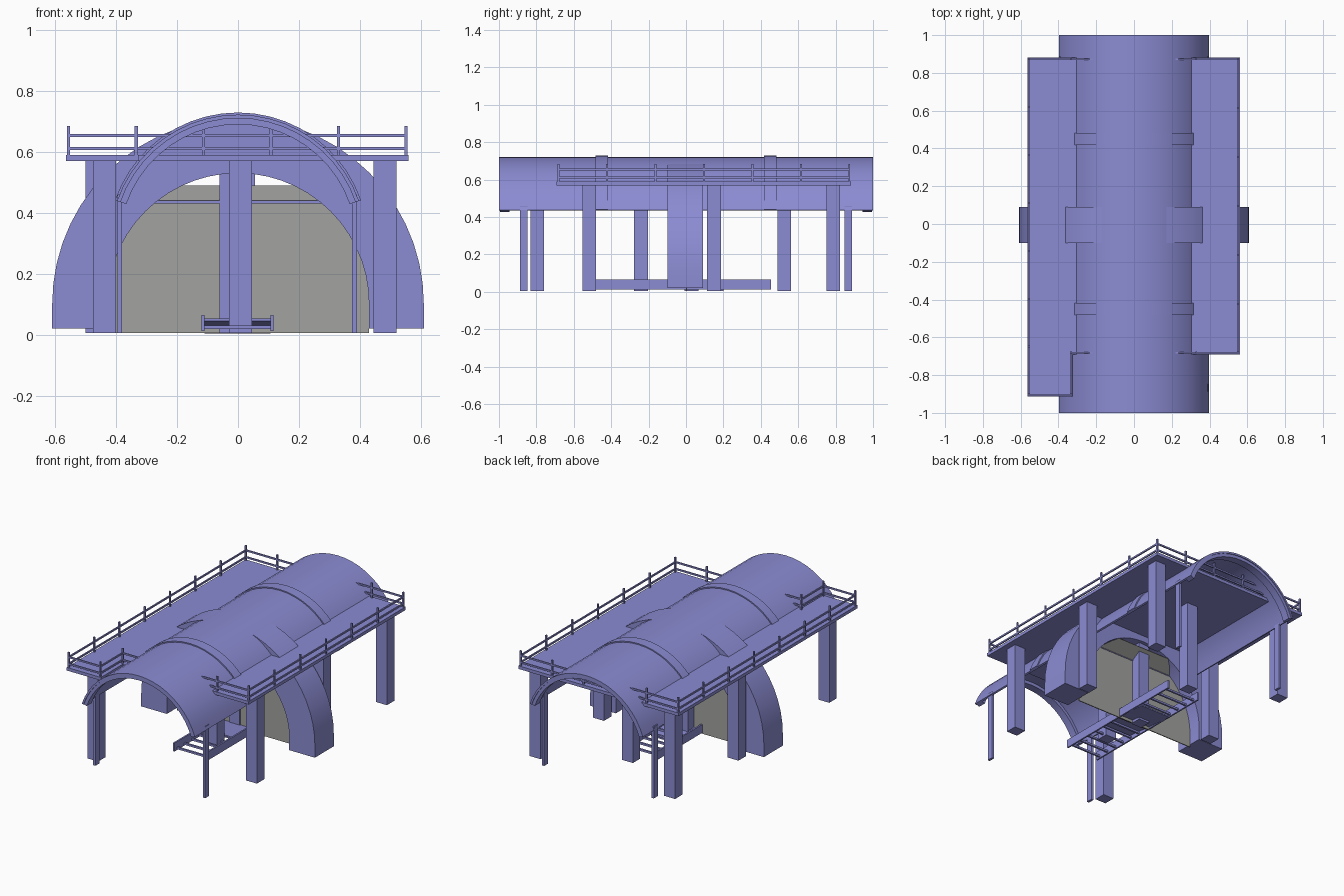
import bpy, bmesh, math
from mathutils import Vector

cube = bpy.data.objects.get("Cube")
if cube:
    bpy.data.objects.remove(cube, do_unlink=True)


def make_material(name, rgb):
    m = bpy.data.materials.new(name)
    m.use_nodes = True
    m.diffuse_color = (*rgb, 1)
    m.node_tree.nodes["Principled BSDF"].inputs["Base Color"].default_value = (*rgb, 1)
    return m


BLUE = make_material("periwinkle blue", (0.26, 0.26, 0.65))
GREY = make_material("panel grey", (0.36, 0.36, 0.35))


def finish(name, bm, mat=BLUE, smooth=False):
    bmesh.ops.recalc_face_normals(bm, faces=bm.faces)
    me = bpy.data.meshes.new(name)
    bm.to_mesh(me)
    bm.free()
    me.materials.append(mat)
    ob = bpy.data.objects.new(name, me)
    bpy.context.collection.objects.link(ob)
    if smooth:
        bpy.ops.object.select_all(action='DESELECT')
        ob.select_set(True)
        bpy.context.view_layer.objects.active = ob
        bpy.ops.object.shade_smooth_by_angle(angle=math.radians(30))
    return ob


def add_box(bm, x0, x1, y0, y1, z0, z1):
    verts = bmesh.ops.create_cube(bm, size=1)["verts"]
    for v in verts:
        v.co = Vector(((x0 + x1) / 2 + v.co.x * (x1 - x0),
                       (y0 + y1) / 2 + v.co.y * (y1 - y0),
                       (z0 + z1) / 2 + v.co.z * (z1 - z0)))


def box(name, *dims, mat=BLUE):
    bm = bmesh.new()
    add_box(bm, *dims)
    return finish(name, bm, mat)


def prism(name, pts, y0, y1, mat=BLUE, smooth=False):
    """Extrude an (x, z) outline along y."""
    bm = bmesh.new()
    face = bm.faces.new([bm.verts.new((x, y0, z)) for x, z in pts])
    ext = bmesh.ops.extrude_face_region(bm, geom=[face])["geom"]
    for v in ext:
        if isinstance(v, bmesh.types.BMVert):
            v.co.y = y1
    return finish(name, bm, mat, smooth)


def arc(r, cz, start, n):
    angles = [math.radians(start + (180 - 2 * start) * i / n) for i in range(n + 1)]
    return [(r * math.cos(a), cz + r * math.sin(a)) for a in angles]


def arch(name, r_in, r_out, cz, start, y0, y1, n=20, foot=None):
    outer, inner = arc(r_out, cz, start, n), arc(r_in, cz, start, n)
    if foot is not None:
        outer = [(r_out, foot)] + outer + [(-r_out, foot)]
        inner = [(r_in, foot)] + inner + [(-r_in, foot)]
    return prism(name, outer + inner[::-1], y0, y1, smooth=True)


# Barrel roof with raised bands and end rims
ROOF_Z, ROOF_R, SPRING = 0.302, 0.42, 19
arch("barrel_roof", ROOF_R - 0.012, ROOF_R, ROOF_Z, SPRING, -1, 1)
for side, label in ((-1, "front"), (1, "back")):
    arch(f"{label}_roof_band", ROOF_R - 0.004, ROOF_R + 0.007, ROOF_Z, SPRING,
         side * 0.45 - 0.033, side * 0.45 + 0.033)
    arch(f"{label}_end_rim", ROOF_R - 0.032, ROOF_R - 0.008, ROOF_Z, SPRING,
         side * 0.97 - 0.025, side * 0.97 + 0.025)
    # Slim posts under the roof edges
    for x, s in ((-0.388, "right"), (0.383, "left")):
        box(f"{label}_{s}_slim_post", x - 0.008, x + 0.008,
            side * 0.868 - 0.02, side * 0.868 + 0.02, 0.005, 0.46)

# Great central arch
arch("great_arch", 0.43, 0.61, 0.1, 0, -0.1, 0.09, n=28, foot=0.02)

# Folded grey wall inside the arch, with a rail along the fold
bm = bmesh.new()
rows = [[bm.verts.new((x, y, z)) for x in (-0.43, 0.43)]
        for y, z in ((0, 0.005), (0, 0.435))]
rows.append([bm.verts.new((x, 0.085, 0.49)) for x in (-0.4, 0.4)])
for a, b in zip(rows, rows[1:]):
    bm.faces.new((a[0], a[1], b[1], b[0]))
wall = finish("arch_wall", bm, GREY)
thick = wall.modifiers.new("thickness", 'SOLIDIFY')
thick.thickness = 0.006
box("wall_rail", -0.38, 0.38, -0.008, 0.008, 0.43, 0.44)

# Pillars
DECK_Z0, DECK_Z1 = 0.57, 0.59
pillars = [(0.483, -0.517), (0.483, 0.15), (0.483, 0.787),
           (-0.438, -0.795), (-0.462, 0.15), (-0.462, 0.787),
           (0.008, -0.24), (-0.022, 0.03), (0.018, 0.525)]
for i, (x, y) in enumerate(pillars, 1):
    box(f"pillar_{i}", x - 0.038, x + 0.038, y - 0.037, y + 0.037, 0.005, DECK_Z0)

# Deck with an extension at the front right
bm = bmesh.new()
outline = [(-0.565, -0.912), (-0.325, -0.912), (-0.325, -0.692),
           (0.56, -0.692), (0.56, 0.882), (-0.565, 0.882)]
base = bm.faces.new([bm.verts.new((x, y, DECK_Z0)) for x, y in outline])
top = bmesh.ops.extrude_face_region(bm, geom=[base])["geom"]
bmesh.ops.translate(bm, vec=(0, 0, DECK_Z1 - DECK_Z0),
                    verts=[v for v in top if isinstance(v, bmesh.types.BMVert)])
finish("deck", bm)


# Railings
def railing(name, start, end, bays):
    bm = bmesh.new()
    a, b, h = Vector(start), Vector(end), 0.005
    for i in range(bays + 1):
        p = a.lerp(b, i / bays)
        add_box(bm, p.x - h, p.x + h, p.y - h, p.y + h, DECK_Z1 - 0.005, 0.685)
    for z in (0.611, 0.654):
        add_box(bm, min(a.x, b.x) - 0.004, max(a.x, b.x) + 0.004,
                min(a.y, b.y) - 0.004, max(a.y, b.y) + 0.004, z - h, z + h)
    return finish(name, bm)


L, R, F, B = 0.551, -0.556, -0.681, 0.873
railing("left_railing", (L, F), (L, B), 6)
railing("right_railing", (R, -0.903), (R, B), 7)
railing("back_railing", (R, B), (L, B), 5)
railing("front_railing", (-0.334, F), (L, F), 4)
railing("extension_front_railing", (R, -0.903), (-0.334, -0.903), 1)
railing("extension_side_railing", (-0.334, -0.903), (-0.334, F), 1)

# Low ladder track on the ground: two side rails and rungs
bm = bmesh.new()
for x in (-0.115, 0.112):
    add_box(bm, x - 0.005, x + 0.005, -0.48, 0.455, 0.012, 0.065)
RUNGS = 13
for i in range(RUNGS):
    y = -0.45 + 0.87 * i / (RUNGS - 1)
    add_box(bm, -0.115, 0.112, y - 0.006, y + 0.006, 0.018, 0.03)
finish("ladder_track", bm)

# Tilted plate between the rails
bm = bmesh.new()
add_box(bm, -0.11, 0.107, -0.2, 0.2, -0.004, 0.004)
for v in bm.verts:
    v.co.z += 0.028 - 0.1 * v.co.y
finish("tilted_plate", bm)
